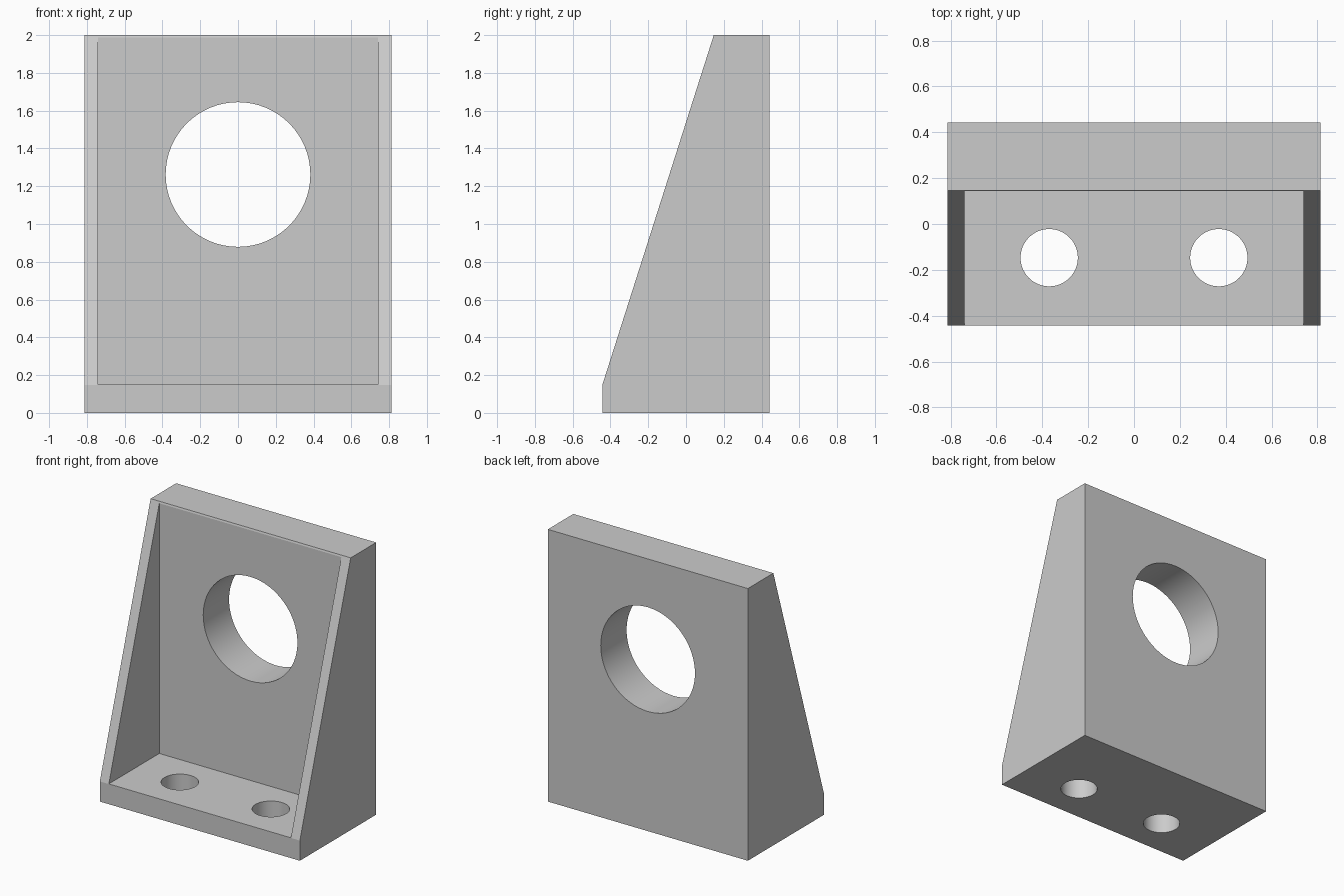
import bpy
import bmesh
import math
from mathutils import Matrix

default = bpy.data.objects.get("Cube")
if default:
    bpy.data.objects.remove(default, do_unlink=True)

HALF_W, HALF_D, HEIGHT = 0.813, 0.443, 2.0
INNER_W, BASE_T, TOP_Y = 0.74, 0.148, 0.147

grey = bpy.data.materials.new("plain_grey")
grey.use_nodes = True
colour = (0.6, 0.6, 0.6, 1)
grey.diffuse_color = colour
grey.node_tree.nodes["Principled BSDF"].inputs["Base Color"].default_value = colour


def add_object(name, bm):
    bmesh.ops.recalc_face_normals(bm, faces=bm.faces)
    mesh = bpy.data.meshes.new(name)
    bm.to_mesh(mesh)
    bm.free()
    mesh.materials.append(grey)
    obj = bpy.data.objects.new(name, mesh)
    bpy.context.scene.collection.objects.link(obj)
    return obj


def prism(name, profile, half_width):
    """Extrude a (y, z) profile symmetrically along x."""
    bm = bmesh.new()
    face = bm.faces.new([bm.verts.new((-half_width, y, z)) for y, z in profile])
    side = bmesh.ops.extrude_face_region(bm, geom=[face])["geom"]
    moved = [v for v in side if isinstance(v, bmesh.types.BMVert)]
    bmesh.ops.translate(bm, verts=moved, vec=(2 * half_width, 0, 0))
    return add_object(name, bm)


def cylinder(name, location, radius, depth, tilt=0.0):
    bm = bmesh.new()
    bmesh.ops.create_cone(bm, cap_ends=True, segments=64, radius1=radius,
                          radius2=radius, depth=depth,
                          matrix=Matrix.Translation(location) @ Matrix.Rotation(tilt, 4, "X"))
    return add_object(name, bm)


# Solid body with the sloping side outline
bracket = prism("angle_bracket", [(-HALF_D, 0), (HALF_D, 0), (HALF_D, HEIGHT),
                                  (TOP_Y, HEIGHT), (-HALF_D, BASE_T)], HALF_W)

# Pocket that leaves the base, back plate and two side gussets
pocket_y = TOP_Y - 0.004
cutters = [prism("pocket_cutter", [(-1, BASE_T + 0.001), (pocket_y, BASE_T + 0.001),
                                   (pocket_y, 3), (-1, 3)], INNER_W)]

# Large bore in the back plate and two bolt holes in the base
cutters.append(cylinder("bore_cutter", (0, 0.3, 1.262), 0.383, 1, math.pi / 2))
for side in (-1, 1):
    cutters.append(cylinder("bolt_hole_cutter", (side * 0.37, -0.147, 0.1), 0.125, 0.5))

bpy.ops.object.select_all(action="DESELECT")
bracket.select_set(True)
bpy.context.view_layer.objects.active = bracket
for cutter in cutters:
    cutter.hide_render = True
    cut = bracket.modifiers.new("cut", "BOOLEAN")
    cut.operation = "DIFFERENCE"
    cut.solver = "EXACT"
    cut.object = cutter
    bpy.ops.object.modifier_apply(modifier=cut.name)
    bpy.data.objects.remove(cutter, do_unlink=True)

bpy.ops.object.shade_smooth_by_angle(angle=math.radians(15))
